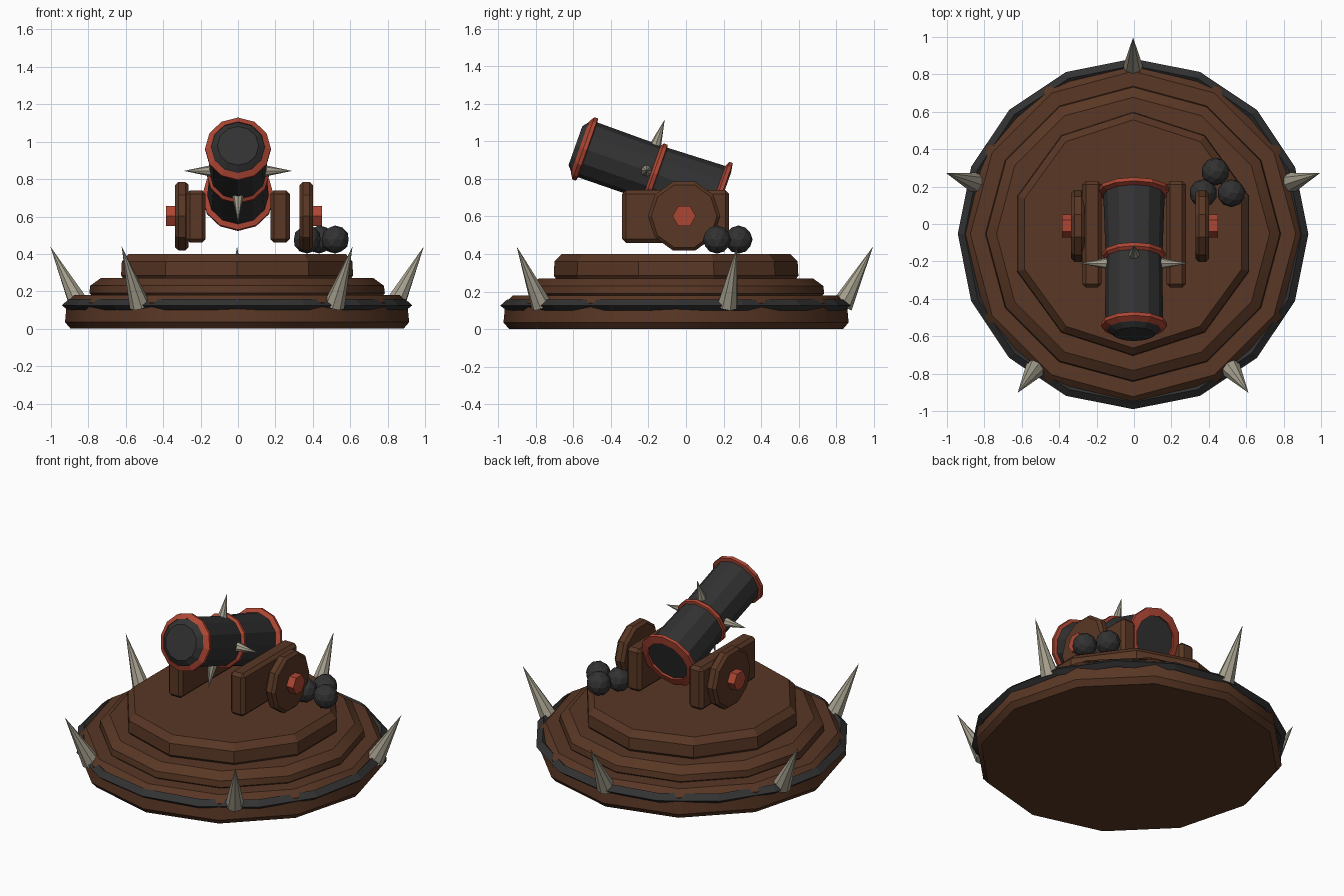
import bpy, bmesh
from math import sin, cos, pi, radians
from mathutils import Matrix, Vector

cube = bpy.data.objects.get("Cube")
if cube:
    bpy.data.objects.remove(cube, do_unlink=True)


def material(name, rgb):
    m = bpy.data.materials.new(name)
    m.use_nodes = True
    m.diffuse_color = (*rgb, 1)
    m.node_tree.nodes["Principled BSDF"].inputs["Base Color"].default_value = (*rgb, 1)
    return m


wood = material("brown wood", (0.1, 0.038, 0.018))
iron = material("black iron", (0.032, 0.032, 0.033))
red = material("red trim", (0.42, 0.062, 0.034))
bone = material("pale spike", (0.38, 0.35, 0.27))


def finish(name, bm, mat, matrix, smooth=0):
    bmesh.ops.recalc_face_normals(bm, faces=bm.faces)
    mesh = bpy.data.meshes.new(name)
    bm.to_mesh(mesh)
    bm.free()
    mesh.materials.append(mat)
    ob = bpy.data.objects.new(name, mesh)
    bpy.context.collection.objects.link(ob)
    ob.matrix_world = matrix
    if smooth:
        bpy.ops.object.select_all(action="DESELECT")
        ob.select_set(True)
        bpy.context.view_layer.objects.active = ob
        bpy.ops.object.shade_smooth_by_angle(angle=radians(smooth))
    return ob


def lathe(name, profile, sides, mat, matrix, closed=False, smooth=0):
    """Spin (radius, height) points round local z; one corner lies on local y."""
    bm = bmesh.new()
    rings = []
    for r, h in profile:
        angles = [pi / 2 + 2 * pi * i / sides for i in range(sides)]
        rings.append([bm.verts.new((r * cos(a), r * sin(a), h)) for a in angles])
    pairs = list(zip(rings, rings[1:]))
    if closed:
        pairs.append((rings[-1], rings[0]))
    else:
        bm.faces.new(rings[0])
        bm.faces.new(rings[-1])
    for a, b in pairs:
        for i in range(sides):
            j = (i + 1) % sides
            bm.faces.new((a[i], a[j], b[j], b[i]))
    return finish(name, bm, mat, matrix, smooth)


def spike(name, base, tip, radius):
    bm = bmesh.new()
    axis = Vector(tip) - Vector(base)
    bmesh.ops.create_cone(bm, cap_ends=True, segments=8, radius1=radius, radius2=0,
                          depth=axis.length,
                          matrix=Matrix.Translation((0, 0, axis.length / 2)))
    turn = axis.to_track_quat("Z", "Y").to_matrix().to_4x4()
    finish(name, bm, bone, Matrix.Translation(base) @ turn)


# Stepped round platform
centre = Vector((-0.005, -0.053, 0))
place = Matrix.Translation(centre)
lathe("lower_step", [(0.89, 0), (0.92, 0.035), (0.91, 0.14), (0.87, 0.18)],
      12, wood, place, smooth=35)
lathe("middle_step", [(0.77, 0.17), (0.79, 0.19), (0.785, 0.23), (0.73, 0.27)],
      12, wood, place, smooth=35)
lathe("upper_step", [(0.635, 0.262), (0.652, 0.285), (0.648, 0.36), (0.61, 0.4)],
      10, wood, place)
lathe("platform_band", [(0.865, 0.128), (0.905, 0.1), (0.937, 0.125), (0.9, 0.158)],
      16, iron, place, closed=True)

# Leaning spikes round the platform
for i in range(5):
    a = pi / 2 + 2 * pi * i / 5
    out = Vector((cos(a), sin(a), 0))
    spike(f"platform_spike_{i + 1}", centre + out * 0.885 + Vector((0, 0, 0.125)),
          centre + out * 1.05 + Vector((0, 0, 0.44)), 0.057)

# Barrel, tilted up towards the front
tilt = Matrix.Translation((0, -0.165, 0.828)) @ Matrix.Rotation(radians(70.5), 4, "X")
lathe("barrel", [(0.165, -0.365), (0.152, 0), (0.155, 0.4), (0.14, 0.425), (0.11, 0.45)],
      12, iron, tilt)
for name, t, r in (("rear_band", -0.36, 0.192), ("middle_band", 0, 0.168),
                   ("muzzle_band", 0.397, 0.176)):
    lathe(name, [(0.14, t - 0.02), (r, t - 0.012), (r, t + 0.008), (0.145, t + 0.028)],
          12, red, tilt, closed=True)

# Four spikes on the barrel
for i in range(4):
    d = Vector((cos(pi * i / 2), sin(pi * i / 2), 0))
    lift = Vector((0, 0, 0.048))
    spike(f"barrel_spike_{i + 1}", tilt @ (d * 0.145 + lift), tilt @ (d * 0.29 + lift), 0.03)

# Carriage cheeks
for name, x in (("left_cheek", 0.225), ("right_cheek", -0.225)):
    bm = bmesh.new()
    bmesh.ops.create_cube(bm, size=1, matrix=Matrix.Diagonal((0.104, 0.57, 0.28, 1)))
    bmesh.ops.bevel(bm, geom=bm.edges[:], offset=0.02, segments=1, affect="EDGES")
    finish(name, bm, wood, Matrix.Translation((x, -0.055, 0.6)))

# Wheels and hubs
for side, x, s in (("left", 0.365, 1), ("right", -0.3, -1)):
    turn = Matrix.Translation((x, -0.01, 0.602)) @ Matrix.Rotation(s * pi / 2, 4, "Y")
    lathe(f"{side}_wheel", [(0.175, -0.036), (0.193, -0.018), (0.193, 0.018), (0.175, 0.036)],
          10, wood, turn)
    lathe(f"{side}_hub", [(0.062, 0.02), (0.062, 0.085)], 6, red, turn)

# Pile of shot
for i, (x, y) in enumerate(((0.37, 0.165), (0.52, 0.165), (0.435, 0.28))):
    bm = bmesh.new()
    bmesh.ops.create_icosphere(bm, subdivisions=2, radius=0.075)
    finish(f"shot_{i + 1}", bm, iron, Matrix.Translation((x, y, 0.477)))
